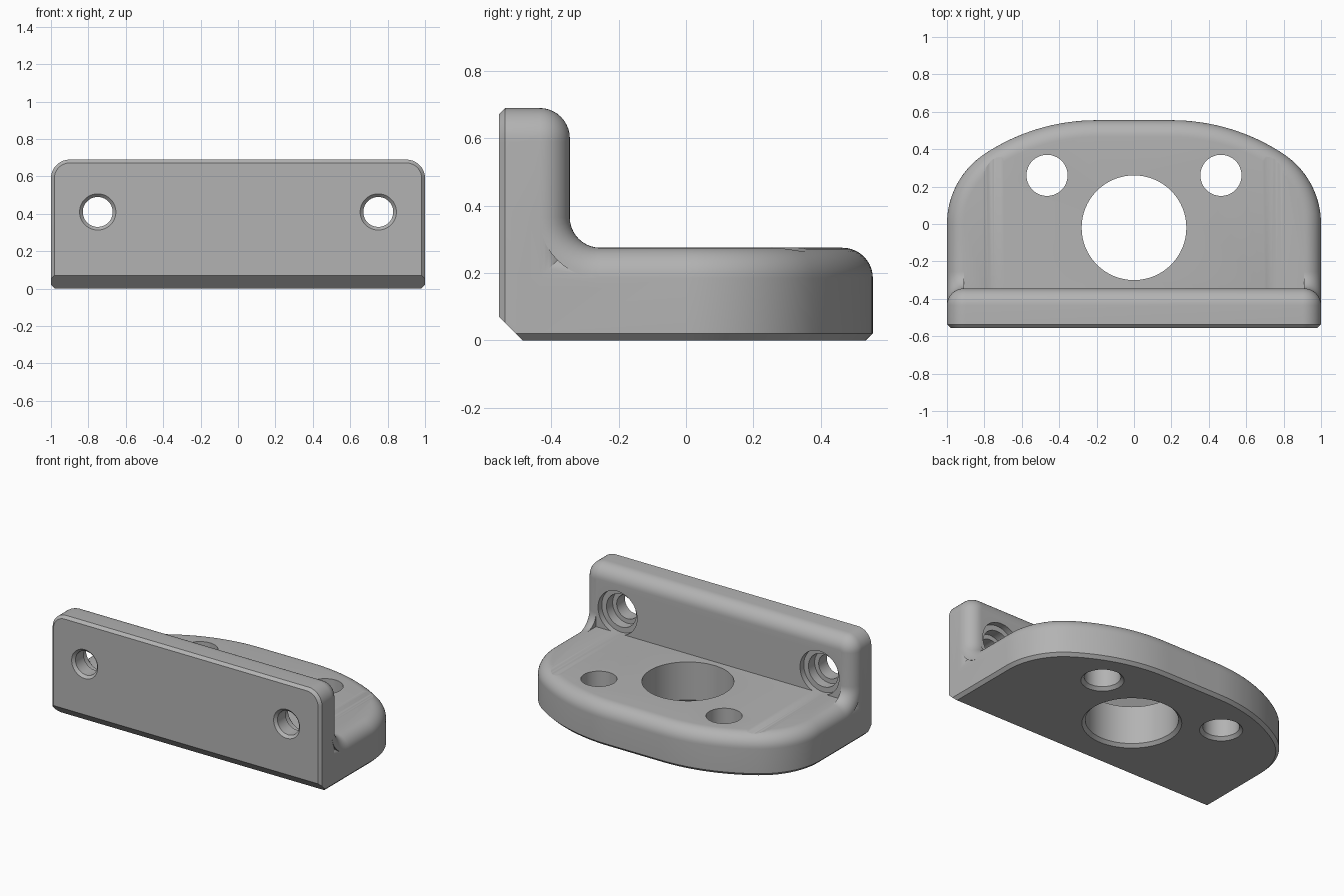
import bpy, bmesh, math
from math import sin, cos, pi

cube = bpy.data.objects.get("Cube")
if cube:
    bpy.data.objects.remove(cube, do_unlink=True)

grey = bpy.data.materials.new("plain grey")
grey.use_nodes = True
grey.diffuse_color = (0.45, 0.45, 0.45, 1)
grey.node_tree.nodes["Principled BSDF"].inputs["Base Color"].default_value = grey.diffuse_color

FRONT, WALL_BACK, BASE_TOP, WALL_TOP = -0.555, -0.345, 0.275, 0.69
ROUND, FILLET, CHAMFER, STEPS = 0.09, 0.09, 0.018, 10


def arc(cx, cy, r, a0, a1, n=STEPS):
    angles = [a0 + (a1 - a0) * i / n for i in range(n + 1)]
    return [(cx + r * cos(a), cy + r * sin(a)) for a in angles]


def loft(name, rings):
    """Closed solid through rings of equal point count."""
    bm = bmesh.new()
    loops = [[bm.verts.new(p) for p in ring] for ring in rings]
    for a, b in zip(loops, loops[1:]):
        for i in range(len(a)):
            j = (i + 1) % len(a)
            bm.faces.new((a[i], a[j], b[j], b[i]))
    bm.faces.new(loops[0])
    bm.faces.new(loops[-1])
    bmesh.ops.recalc_face_normals(bm, faces=bm.faces)
    mesh = bpy.data.meshes.new(name)
    bm.to_mesh(mesh)
    bm.free()
    obj = bpy.data.objects.new(name, mesh)
    bpy.context.collection.objects.link(obj)
    mesh.materials.append(grey)
    return obj


def turned(name, x, other, profile, axis):
    """Stepped round cutter; profile holds (position on axis, radius)."""
    rings = []
    for t, r in profile:
        circle = arc(x, other, r, 0, 2 * pi, 64)[:-1]
        rings.append([(u, v, t) if axis == "z" else (u, t, v) for u, v in circle])
    return loft(name, rings)


def combine(target, tool, operation):
    mod = target.modifiers.new("combine", "BOOLEAN")
    mod.operation, mod.solver, mod.object = operation, "EXACT", tool
    bpy.context.view_layer.objects.active = target
    bpy.ops.object.modifier_apply(modifier=mod.name)
    bpy.data.objects.remove(tool, do_unlink=True)


# Quarter-round steps: (inset, distance climbed)
quarter = [(ROUND * (1 - cos(a)), ROUND * sin(a))
           for a in [pi / 2 * i / STEPS for i in range(STEPS + 1)]]


# Base plate: plan outline of two tangent arcs per side
def plan(d):
    join = math.atan2(0.531, 0.35)
    half = [(1 - d, -0.5)] + arc(0.55, 0, 0.45 - d, 0, join, 14)
    half += arc(0.2, -0.531, 1.086 - d, join, pi / 2, 16)[1:]
    return half + [(-x, y) for x, y in reversed(half)]


levels = [(0.02, 0), (0, 0.02)] + [(d, BASE_TOP - ROUND + h) for d, h in quarter]
body = loft("mounting_bracket", [[(x, y, z) for x, y in plan(d)] for d, z in levels])


# Upright wall: rounded rectangle swept front to back
def wall_outline(d):
    r = 0.1 - d
    half = [(0.98 - d, 0), (1 - d, 0.02)] + arc(0.9, WALL_TOP - 0.1, r, 0, pi / 2)
    return half + [(-x, z) for x, z in reversed(half)]


depths = [(CHAMFER, FRONT), (0, FRONT + CHAMFER)]
depths += [(d, WALL_BACK - ROUND + h) for d, h in quarter]
wall = loft("upright_wall", [[(x, y, z) for x, z in wall_outline(d)] for d, y in depths])
combine(body, wall, "UNION")


# Inner fillet, falling away towards the rounded ends
def fillet_section(x, d):
    cy, cz, r = WALL_BACK + FILLET, BASE_TOP + FILLET, FILLET + d
    pts = arc(cy, cz, r, pi, 1.5 * pi)
    low, back = cz - r - 0.03, cy - r - 0.03
    pts += [(cy, low), (back, low), (back, cz)]
    return [(x, y, z) for y, z in pts]


ends = [(1 - d, ROUND - h) for d, h in [(q[0], q[1]) for q in quarter]]
right_half = [(1 - ROUND + h, d) for d, h in reversed(quarter)]
stations = [(-x, d) for x, d in reversed(right_half)] + right_half
combine(body, loft("inner_fillet", [fillet_section(x, d) for x, d in stations]), "UNION")

# Sloped cut along the lower front edge
wedge = [(FRONT - 0.1, -0.1), (FRONT - 0.1, 0.17), (FRONT + 0.17, -0.1)]
combine(body, loft("edge_cutter", [[(x, y, z) for y, z in wedge] for x in (-1.2, 1.2)]),
        "DIFFERENCE")

# Vertical holes, chamfered underneath
for x, y, r in [(0, -0.02, 0.28), (-0.465, 0.26, 0.11), (0.465, 0.26, 0.11)]:
    profile = [(-0.1, r + 0.02), (0, r + 0.02), (0.02, r), (0.4, r)]
    combine(body, turned("base_hole_cutter", x, y, profile, "z"), "DIFFERENCE")

# Screw holes with a long clearance bore that grazes the base
for x in (-0.75, 0.75):
    profile = [(-0.7, 0.097), (FRONT, 0.097), (FRONT + 0.017, 0.08), (-0.45, 0.08),
               (-0.45, 0.11), (-0.385, 0.11), (-0.385, 0.145), (0.8, 0.145)]
    combine(body, turned("screw_hole_cutter", x, 0.41, profile, "y"), "DIFFERENCE")

bpy.ops.object.select_all(action="DESELECT")
body.select_set(True)
bpy.context.view_layer.objects.active = body
bpy.ops.object.shade_smooth_by_angle(angle=math.radians(25))
